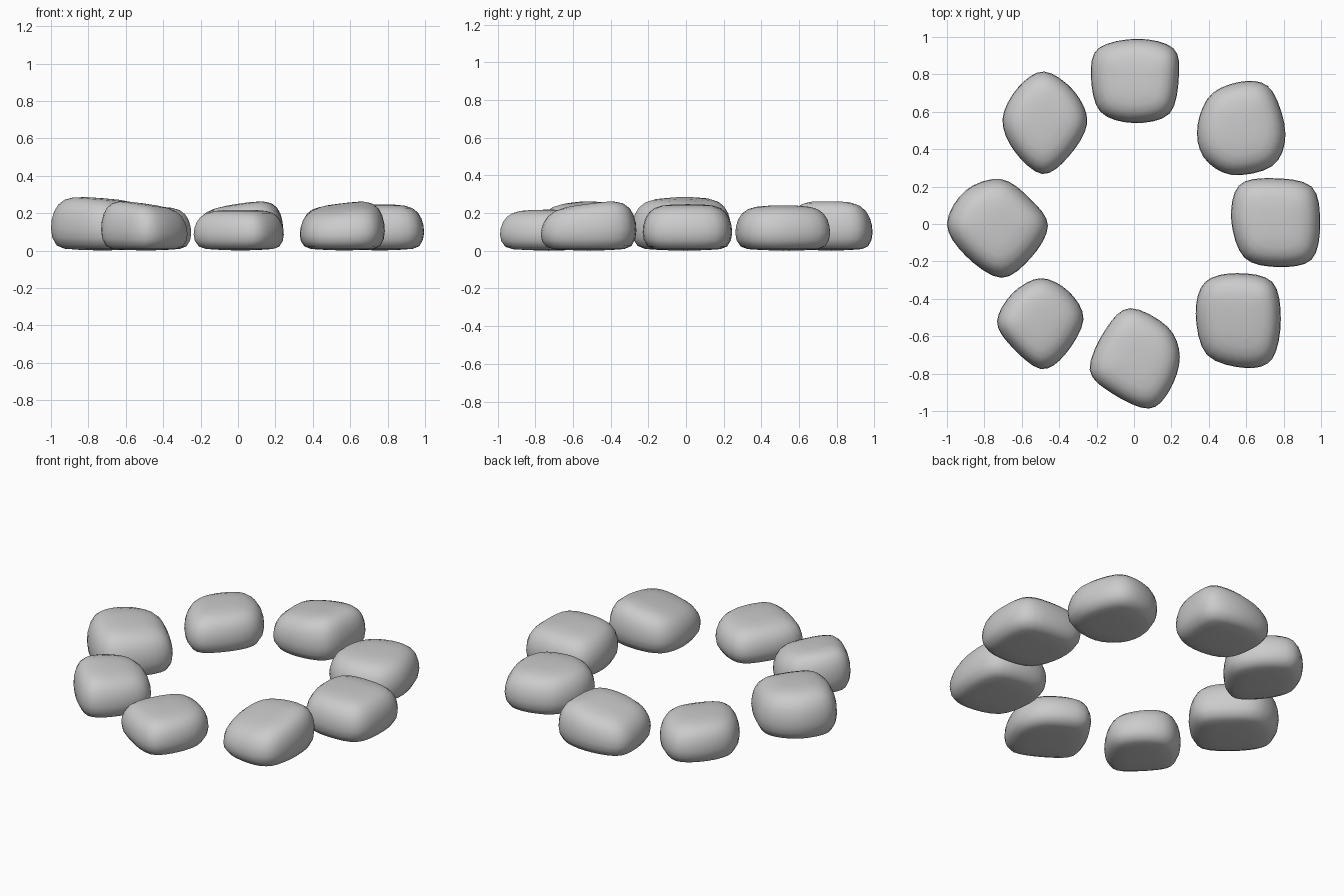
import bpy, bmesh
from mathutils import Vector

if "Cube" in bpy.data.objects:
    bpy.data.objects.remove(bpy.data.objects["Cube"])

# Shared side profile of a worn stone: (outline scale, height fraction)
PROFILE = [(0.45, 0.0), (0.74, 0.02), (0.89, 0.08), (0.975, 0.22), (1.0, 0.38), (0.985, 0.54),
           (0.94, 0.69), (0.86, 0.82), (0.74, 0.915), (0.57, 0.97), (0.32, 0.995)]
STEPS = 4


def smooth_outline(points):
    """Closed Catmull-Rom curve through the outline points."""
    pts = [Vector(p) for p in points]
    n = len(pts)
    out = []
    for i in range(n):
        a, b, c, d = (pts[(i + k) % n] for k in (-1, 0, 1, 2))
        for s in range(STEPS):
            t = s / STEPS
            out.append(0.5 * (2 * b + (c - a) * t + (2 * a - 5 * b + 4 * c - d) * t * t
                              + (3 * b - a - 3 * c + d) * t ** 3))
    return out


def stone(name, outline, height, tilt=(0, 0)):
    """Stack scaled outlines up the profile; tilt slopes the top in x and y."""
    ring2d = smooth_outline(outline)
    mid = sum(ring2d, Vector((0, 0))) / len(ring2d)
    slope = Vector(tilt)
    bm = bmesh.new()
    rings = []
    for scale, frac in PROFILE:
        ring = []
        for p in ring2d:
            off = (p - mid) * scale
            z = 0.004 + frac * (height - 0.004 + slope.dot(off))
            ring.append(bm.verts.new((mid.x + off.x, mid.y + off.y, z)))
        rings.append(ring)
    n = len(ring2d)
    for low, high in zip(rings, rings[1:]):
        for i in range(n):
            j = (i + 1) % n
            bm.faces.new((low[i], low[j], high[j], high[i]))
    # close the underside and crown with fans
    bottom = bm.verts.new((mid.x, mid.y, 0))
    top = bm.verts.new((mid.x, mid.y, height))
    for i in range(n):
        j = (i + 1) % n
        bm.faces.new((rings[0][j], rings[0][i], bottom))
        bm.faces.new((rings[-1][i], rings[-1][j], top))
    bmesh.ops.recalc_face_normals(bm, faces=bm.faces)
    for f in bm.faces:
        f.smooth = True
    mesh = bpy.data.meshes.new(name)
    bm.to_mesh(mesh)
    bm.free()
    bpy.context.collection.objects.link(bpy.data.objects.new(name, mesh))


# Ring of eight stones, outlines listed around the plan view
stone("back_stone", [(-0.23, 0.79), (-0.19, 0.94), (0.02, 0.99), (0.21, 0.94),
                     (0.24, 0.79), (0.19, 0.59), (0.0, 0.54), (-0.18, 0.60)], 0.25, (0.15, -0.03))
stone("back_right_stone", [(0.34, 0.53), (0.42, 0.70), (0.61, 0.765), (0.74, 0.71),
                           (0.81, 0.48), (0.74, 0.31), (0.52, 0.263), (0.37, 0.36)], 0.24)
stone("right_stone", [(0.52, 0.02), (0.56, 0.205), (0.73, 0.245), (0.95, 0.20),
                      (0.995, 0.0), (0.95, -0.19), (0.77, -0.23), (0.59, -0.18)], 0.247)
stone("front_right_stone", [(0.33, -0.48), (0.38, -0.31), (0.55, -0.263), (0.74, -0.31),
                            (0.785, -0.51), (0.74, -0.72), (0.60, -0.77), (0.39, -0.70)], 0.243, (0.12, 0.13))
stone("front_stone", [(-0.02, -0.45), (0.18, -0.55), (0.245, -0.71), (0.19, -0.89),
                      (0.08, -0.987), (-0.11, -0.91), (-0.237, -0.78), (-0.15, -0.56)], 0.218)
stone("front_left_stone", [(-0.50, -0.29), (-0.35, -0.36), (-0.27, -0.51), (-0.37, -0.70),
                           (-0.50, -0.775), (-0.66, -0.65), (-0.732, -0.52), (-0.65, -0.37)], 0.252, (-0.14, 0))
stone("left_stone", [(-1.0, 0.0), (-0.90, 0.18), (-0.71, 0.24), (-0.55, 0.13),
                     (-0.46, -0.01), (-0.55, -0.18), (-0.71, -0.288), (-0.90, -0.17)], 0.28, (-0.08, 0))
stone("back_left_stone", [(-0.48, 0.815), (-0.32, 0.71), (-0.25, 0.54), (-0.35, 0.36),
                          (-0.49, 0.267), (-0.64, 0.39), (-0.703, 0.56), (-0.62, 0.73)], 0.235)
